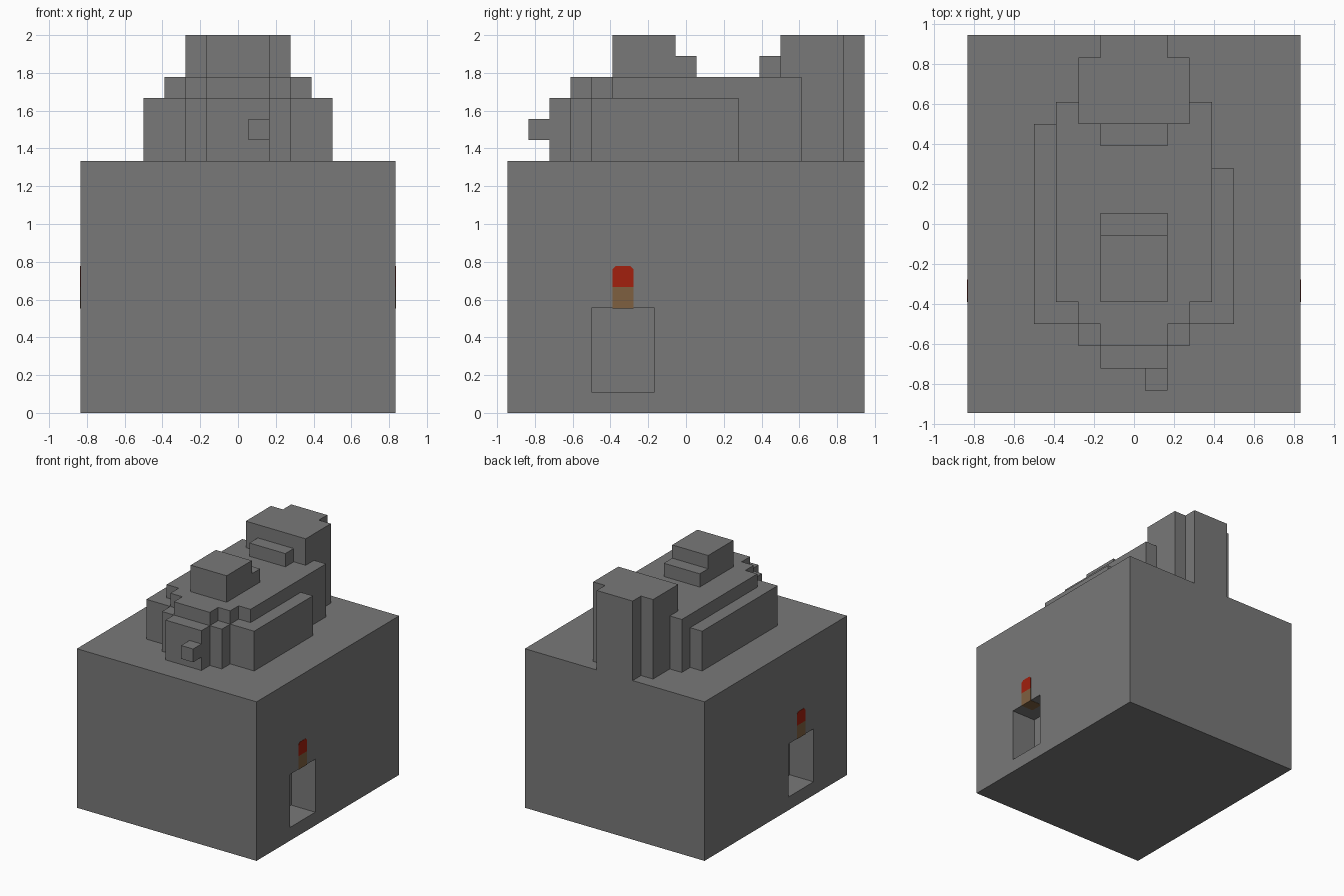
import bpy
import bmesh

cube = bpy.data.objects.get("Cube")
if cube:
    bpy.data.objects.remove(cube, do_unlink=True)

V = 1 / 9  # edge length of one block


def material(name, rgb):
    mat = bpy.data.materials.new(name)
    mat.use_nodes = True
    color = (*rgb, 1)
    mat.diffuse_color = color
    mat.node_tree.nodes["Principled BSDF"].inputs["Base Color"].default_value = color
    return mat


stone = material("stone grey", (0.19, 0.19, 0.19))
wood = material("wood brown", (0.21, 0.117, 0.051))
fire = material("flame red", (0.36, 0.014, 0.004))


def prism(name, outline, z0, z1, mat):
    """Extrude a footprint, given in blocks, from z0 up to z1."""
    bm = bmesh.new()
    base = bm.faces.new([bm.verts.new((x * V, y * V, z0 * V)) for x, y in outline])
    top = bmesh.ops.extrude_face_region(bm, geom=[base])["geom"]
    verts = [g for g in top if isinstance(g, bmesh.types.BMVert)]
    bmesh.ops.translate(bm, verts=verts, vec=(0, 0, (z1 - z0) * V))
    bmesh.ops.recalc_face_normals(bm, faces=bm.faces)
    mesh = bpy.data.meshes.new(name)
    bm.to_mesh(mesh)
    bm.free()
    mesh.materials.append(mat)
    obj = bpy.data.objects.new(name, mesh)
    bpy.context.collection.objects.link(obj)
    return obj


def box(name, x, y, z, mat):
    corners = [(x[0], y[0]), (x[1], y[0]), (x[1], y[1]), (x[0], y[1])]
    return prism(name, corners, z[0], z[1], mat)


def stepped(half, left_half=None):
    """Close a half outline (+x side, front to back) with its mirror."""
    return half + [(-x, y) for x, y in reversed(left_half or half)]


# Main block with a niche cut into each side
body = box("body", (-7.5, 7.5), (-8.5, 8.5), (0, 12), stone)
bpy.context.view_layer.objects.active = body
for side in (-1, 1):
    cutter = box("niche_cutter", sorted((side * 5.5, side * 8)), (-4.5, -1.5), (1, 5), stone)
    cutter.hide_render = True
    cut = body.modifiers.new("niche", "BOOLEAN")
    cut.operation = "DIFFERENCE"
    cut.solver = "EXACT"
    cut.object = cutter
    bpy.ops.object.modifier_apply(modifier=cut.name)
    bpy.data.objects.remove(cutter, do_unlink=True)

# Stepped mound: wide lower tier (longer on one side), narrower upper tier
tail = [(2.5, 7.5), (1.5, 7.5), (1.5, 8.5)]
nose_steps = [(1.5, -6.5), (1.5, -5.5), (2.5, -5.5), (2.5, -4.5), (4.5, -4.5)]


def lower_half(end):
    return nose_steps + [(4.5, end), (3.5, end), (3.5, 5.5), (2.5, 5.5)] + tail


prism("lower_tier", stepped(lower_half(2.5), lower_half(4.5)), 12, 15, stone)
upper = [(1.5, -5.5), (1.5, -4.5), (2.5, -4.5), (2.5, -3.5), (3.5, -3.5),
         (3.5, 5.5), (2.5, 5.5)] + tail
prism("upper_tier", stepped(upper), 15, 16, stone)

# Rear tower, front turret, their steps and the small front knob
prism("rear_tower", stepped([(2.5, 4.5)] + tail), 16, 18, stone)
box("rear_step", (-1.5, 1.5), (3.5, 4.5), (16, 17), stone)
box("turret", (-1.5, 1.5), (-3.5, -0.5), (16, 18), stone)
box("turret_step", (-1.5, 1.5), (-0.5, 0.5), (16, 17), stone)
box("front_knob", (0.5, 1.5), (-7.5, -6.5), (13, 14), stone)

# Torches set into the wall above each niche, barely proud of it
PROUD = 0.02
for side, label in ((-1, "right"), (1, "left")):
    x = sorted((side * 6.5, side * (7.5 + PROUD)))
    box(label + "_torch_handle", x, (-3.5, -2.5), (5 - PROUD, 6), wood)
    flame = box(label + "_torch_flame", x, (-3.5, -2.5), (6, 7), fire)
    # Clip the two upper corners of the flame
    bm = bmesh.new()
    bm.from_mesh(flame.data)
    edges = [e for e in bm.edges
             if all(v.co.z > 6.5 * V for v in e.verts)
             and abs(e.verts[0].co.y - e.verts[1].co.y) < 0.001]
    bmesh.ops.bevel(bm, geom=edges, offset=0.15 * V, segments=1, affect="EDGES")
    bm.to_mesh(flame.data)
    bm.free()
